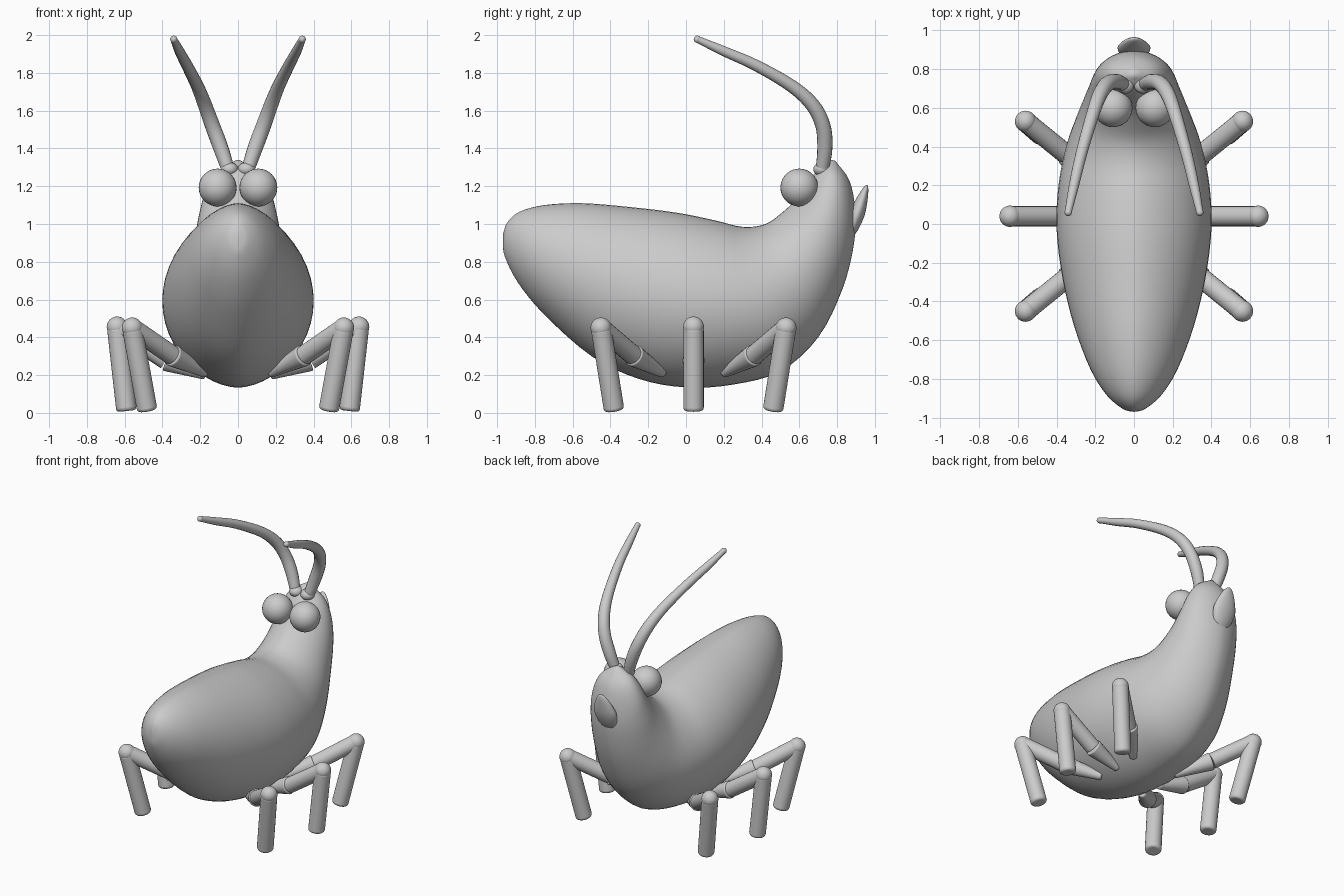
import bpy, bmesh, math
from mathutils import Vector, Matrix

cube = bpy.data.objects.get("Cube")
if cube:
    bpy.data.objects.remove(cube, do_unlink=True)

GREY = (0.6, 0.6, 0.6, 1)
mat = bpy.data.materials.new("plain grey")
mat.use_nodes = True
mat.diffuse_color = GREY
mat.node_tree.nodes["Principled BSDF"].inputs["Base Color"].default_value = GREY


def finish(bm, name, angle=40):
    bmesh.ops.recalc_face_normals(bm, faces=bm.faces)
    mesh = bpy.data.meshes.new(name)
    bm.to_mesh(mesh)
    bm.free()
    mesh.materials.append(mat)
    ob = bpy.data.objects.new(name, mesh)
    bpy.context.collection.objects.link(ob)
    bpy.ops.object.select_all(action='DESELECT')
    ob.select_set(True)
    bpy.context.view_layer.objects.active = ob
    bpy.ops.object.shade_smooth_by_angle(angle=math.radians(angle))
    return ob


def spline(points, steps):
    """Smooth curve through tuples of any length."""
    pts = [Vector(p) for p in points]
    pts = [2 * pts[0] - pts[1]] + pts + [2 * pts[-1] - pts[-2]]
    out = []
    for a, b, c, d in zip(pts, pts[1:], pts[2:], pts[3:]):
        for i in range(steps):
            t = i / steps
            out.append(0.5 * (2 * b + (c - a) * t + (2 * a - 5 * b + 4 * c - d) * t ** 2
                              + (3 * b - a - 3 * c + d) * t ** 3))
    return out + [pts[-2]]


def loft(rings, name, angle=40):
    bm = bmesh.new()
    loops = [[bm.verts.new(p) for p in ring] for ring in rings]
    n = len(loops[0])
    for a, b in zip(loops, loops[1:]):
        for i in range(n):
            j = (i + 1) % n
            bm.faces.new((a[i], a[j], b[j], b[i]))
    bm.faces.new(loops[0])
    bm.faces.new(loops[-1])
    return finish(bm, name, angle)


def ball(name, centre, radius, scale=(1, 1, 1)):
    bm = bmesh.new()
    m = Matrix.Translation(centre) @ Matrix.Diagonal((*scale, 1))
    bmesh.ops.create_uvsphere(bm, u_segments=32, v_segments=20, radius=radius, matrix=m)
    return finish(bm, name)


def rod(name, a, b, ra, rb, bevel=0.0):
    a, b = Vector(a), Vector(b)
    turn = (b - a).to_track_quat('Z', 'Y').to_matrix().to_4x4()
    bm = bmesh.new()
    bmesh.ops.create_cone(bm, cap_ends=True, segments=24, radius1=ra, radius2=rb,
                          depth=(b - a).length, matrix=Matrix.Translation((a + b) / 2) @ turn)
    ob = finish(bm, name)
    if bevel:
        mod = ob.modifiers.new("rounded end", 'BEVEL')
        mod.width, mod.segments = bevel, 4
        mod.limit_method = 'ANGLE'
    return ob


# Body: slices from tail to head (upper y, upper z, lower y, lower z, half width)
slices = [
    (-.968, .95, -.97, .91, .005), (-.945, 1.01, -.96, .83, .06), (-.88, 1.065, -.89, .69, .14),
    (-.75, 1.1, -.75, .52, .225), (-.55, 1.11, -.5, .3, .31), (-.3, 1.09, -.25, .18, .37),
    (-.05, 1.06, 0, .135, .4), (.15, 1.02, .25, .15, .39), (.3, .985, .5, .22, .35),
    (.42, 1.0, .7, .4, .29), (.52, 1.07, .83, .66, .24), (.6, 1.15, .89, .9, .21),
    (.66, 1.24, .895, 1.08, .175), (.71, 1.3, .865, 1.23, .115), (.765, 1.34, .79, 1.335, .01)]
SIDES = 48
rings = []
for ty, tz, by, bz, w in spline(slices, 4):
    top, low = Vector((0, ty, tz)), Vector((0, by, bz))
    ring = []
    for i in range(SIDES):
        ang = math.tau * i / SIDES
        c, s = math.cos(ang), math.sin(ang)
        x = w * math.copysign(abs(c) ** 1.15, c)
        ring.append((top + low) / 2 + (top - low) / 2 * s + Vector((x, 0, 0)))
    rings.append(ring)
loft(rings, "body", 60)

# Snout: pointed leaf leaning away from the face
bm = bmesh.new()
bmesh.ops.create_uvsphere(bm, u_segments=24, v_segments=16, radius=1)
for v in bm.verts:
    taper = 1 - 0.35 * max(v.co.z, 0)
    v.co = Vector((v.co.x * .085 * taper, v.co.y * .04 * taper, v.co.z * .15))
bmesh.ops.transform(bm, verts=bm.verts,
                    matrix=Matrix.Translation((0, .91, 1.065)) @ Matrix.Rotation(-.33, 4, 'X'))
finish(bm, "snout")

# Paired parts
feeler = [(.05, .72, 1.28, .034), (.09, .735, 1.4, .04), (.135, .725, 1.52, .04),
          (.175, .67, 1.63, .038), (.215, .56, 1.73, .034), (.27, .37, 1.84, .03),
          (.31, .2, 1.915, .026), (.34, .06, 1.978, .018)]
# Each leg: body end, hip, knee, foot
legs = {
    "head_end": ((.17, .2, .21), (.35, .36, .305), (.56, .53, .45), (.48, .46, .012)),
    "middle": ((.17, .04, .2), (.38, .04, .28), (.64, .04, .455), (.59, .04, .01)),
    "tail_end": ((.17, -.12, .21), (.35, -.28, .305), (.56, -.45, .45), (.48, -.38, .012)),
}
for side, sx in (("left", 1), ("right", -1)):
    def at(p):
        return Vector((p[0] * sx, p[1], p[2]))

    ball(side + "_eye", at((.108, .6, 1.193)), .1)
    ball(side + "_feeler_socket", at((.045, .72, 1.29)), .046, (1, 1, .8))

    path = spline(feeler, 5)
    tube = []
    for k, p in enumerate(path):
        ahead, behind = path[min(k + 1, len(path) - 1)], path[max(k - 1, 0)]
        along = at(ahead) - at(behind)
        u = along.cross(Vector((1, 0, 0))).normalized()
        v = along.cross(u).normalized()
        tube.append([at(p) + p[3] * (u * math.cos(a) + v * math.sin(a))
                     for a in (math.tau * i / 16 for i in range(16))])
    loft(tube, side + "_feeler")
    ball(side + "_feeler_tip", at(feeler[-1]), .019)

    for leg, joints in legs.items():
        root, hip, knee, foot = map(at, joints)
        name = f"{side}_{leg}_"
        rod(name + "hip", root, hip, .025, .06, .01)
        rod(name + "thigh", hip, knee, .052, .052)
        ball(name + "knee", knee, .055)
        rod(name + "shin", knee, foot, .054, .054, .018)
